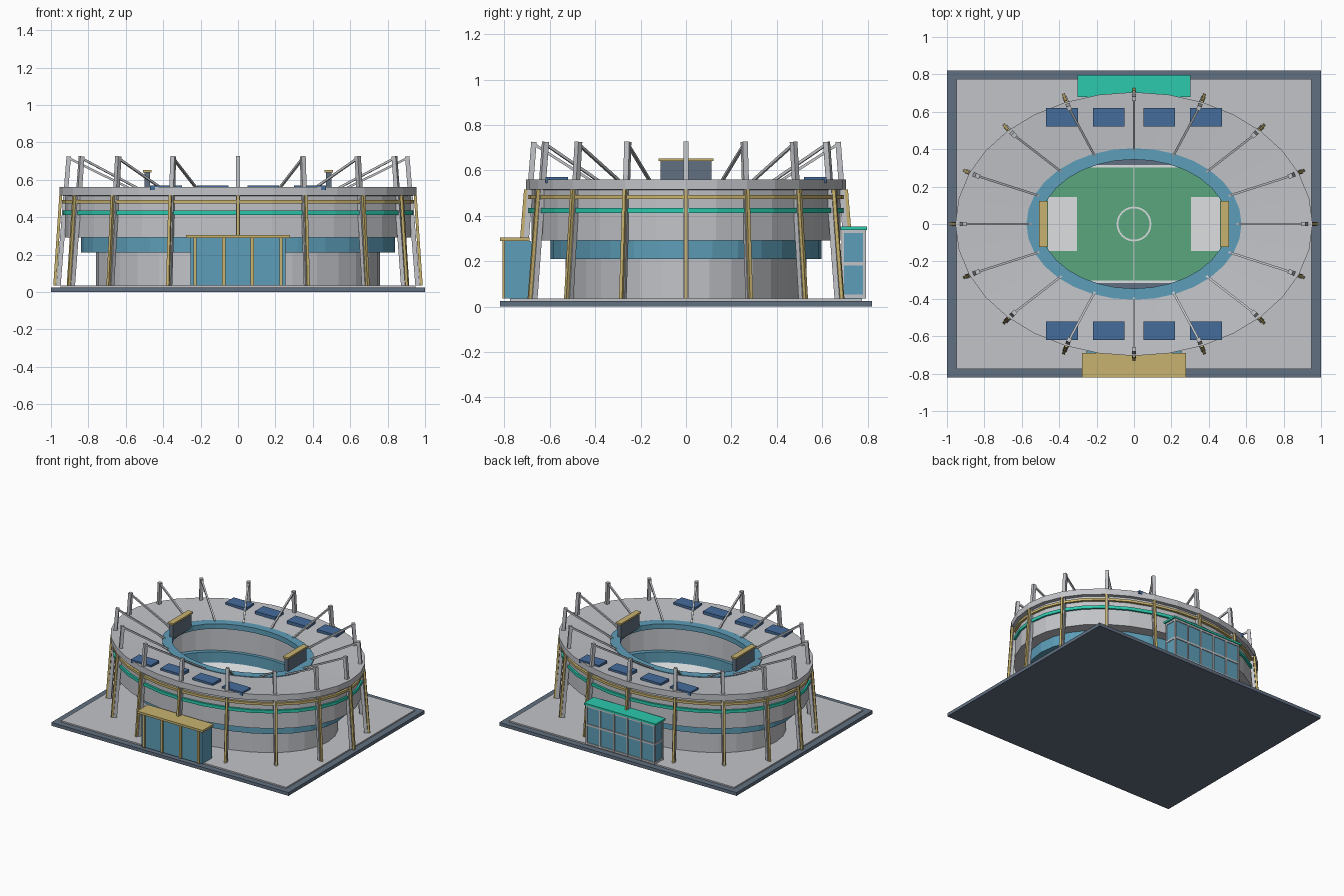
import bpy
import bmesh
from math import cos, sin, pi
from mathutils import Vector, Matrix

cube = bpy.data.objects.get("Cube")
if cube:
    bpy.data.objects.remove(cube)


def material(name, rgb):
    m = bpy.data.materials.new(name)
    m.use_nodes = True
    color = (*rgb, 1)
    m.diffuse_color = color
    m.node_tree.nodes["Principled BSDF"].inputs["Base Color"].default_value = color
    return m


CONCRETE = material("light concrete", (0.54, 0.55, 0.58))
SLATE = material("slate", (0.12, 0.16, 0.22))
BLUE = material("glass blue", (0.11, 0.34, 0.48))
GOLD = material("gold", (0.58, 0.45, 0.16))
TEAL = material("teal", (0.025, 0.58, 0.42))
GREEN = material("pitch green", (0.10, 0.38, 0.21))
NAVY = material("solar blue", (0.06, 0.15, 0.33))
WHITE = material("off white", (0.72, 0.74, 0.75))


def finish(name, bm, mat):
    bmesh.ops.recalc_face_normals(bm, faces=bm.faces)
    mesh = bpy.data.meshes.new(name)
    bm.to_mesh(mesh)
    bm.free()
    mesh.materials.append(mat)
    ob = bpy.data.objects.new(name, mesh)
    bpy.context.collection.objects.link(ob)
    return ob


def box(name, x, y, z, mat):
    """Box from (low, high) ranges."""
    bm = bmesh.new()
    size = [r[1] - r[0] for r in (x, y, z)]
    mid = [(r[1] + r[0]) / 2 for r in (x, y, z)]
    bmesh.ops.create_cube(bm, size=1, matrix=Matrix.Translation(mid) @ Matrix.Diagonal((*size, 1)))
    return finish(name, bm, mat)


def ring(name, profile, mat, sides=32):
    """Elliptical lathe of a closed profile of (x radius, y radius, z)."""
    bm = bmesh.new()
    loops = [[bm.verts.new((a * cos(2 * pi * i / sides), b * sin(2 * pi * i / sides), z))
              for i in range(sides)] for a, b, z in profile]
    for k, low in enumerate(loops):
        high = loops[(k + 1) % len(loops)]
        for i in range(sides):
            j = (i + 1) % sides
            bm.faces.new((low[i], low[j], high[j], high[i]))
    return finish(name, bm, mat)


def tier(name, outer, inner, z0, z1, mat):
    return ring(name, [(*outer, z0), (*outer, z1), (*inner, z1), (*inner, z0)], mat)


def beam(name, start, end, width, mat):
    """Square bar between two points."""
    a, b = Vector(start), Vector(end)
    d = b - a
    bm = bmesh.new()
    turn = d.to_track_quat('Z', 'Y').to_matrix().to_4x4()
    bmesh.ops.create_cube(bm, size=1, matrix=Matrix.Translation((a + b) / 2) @ turn
                          @ Matrix.Diagonal((width, width, d.length, 1)))
    return finish(name, bm, mat)


def on_ellipse(a, b, t, z):
    return (a * cos(t), b * sin(t), z)


# Ground
box("base_slab", (-1, 1), (-0.82, 0.82), (0, 0.025), SLATE)
box("plaza", (-0.95, 0.95), (-0.775, 0.775), (0.025, 0.035), CONCRETE)

# Pitch and markings
box("pitch_surround", (-0.5, 0.5), (-0.36, 0.36), (0.035, 0.037), SLATE)
box("pitch", (-0.48, 0.48), (-0.315, 0.315), (0.035, 0.041), GREEN)
mark = (0.041, 0.044)
box("halfway_line", (-0.004, 0.004), (-0.31, 0.31), mark, WHITE)
tier("centre_circle", (0.093, 0.093), (0.084, 0.084), *mark, WHITE)
for s, side in ((-1, "right"), (1, "left")):
    box(side + "_penalty_area", sorted((s * 0.305, s * 0.46)), (-0.145, 0.145), mark, WHITE)
for s, side in ((-1, "front"), (1, "back")):
    box(side + "_touchline", (-0.47, 0.47), sorted((s * 0.303, s * 0.315)), mark, WHITE)

# Stacked tiers and inner bowl
tier("lower_tier", (0.76, 0.53), (0.62, 0.435), 0.035, 0.21, CONCRETE)
tier("middle_tier", (0.84, 0.597), (0.6, 0.42), 0.21, 0.29, BLUE)
tier("upper_tier", (0.925, 0.68), (0.64, 0.445), 0.29, 0.53, CONCRETE)
ring("seating_bowl", [(0.62, 0.435, 0.21), (0.6, 0.42, 0.21), (0.53, 0.37, 0.12),
                      (0.53, 0.37, 0.035), (0.62, 0.435, 0.035)], WHITE)
tier("bowl_band", (0.535, 0.375), (0.525, 0.365), 0.085, 0.122, TEAL)
tier("teal_band", (0.938, 0.695), (0.92, 0.675), 0.412, 0.435, TEAL)
tier("gold_band", (0.942, 0.698), (0.92, 0.675), 0.474, 0.492, GOLD)

# Roof with a glazed inner rim
ring("roof", [(0.955, 0.705, 0.515), (0.955, 0.705, 0.56), (0.56, 0.39, 0.537),
              (0.56, 0.39, 0.505)], CONCRETE)
tier("roof_rim", (0.575, 0.405), (0.5, 0.345), 0.505, 0.543, BLUE)

# Leaning masts, gold fins and roof struts
for i in range(16):
    t = i * pi / 8
    top = on_ellipse(0.905, 0.67, t, 0.725)
    beam("mast", on_ellipse(0.96, 0.725, t, 0.035), top, 0.024, CONCRETE)
    beam("mast_fin", on_ellipse(0.98, 0.745, t, 0.035), on_ellipse(0.948, 0.706, t, 0.515), 0.015, GOLD)
    beam("roof_strut", on_ellipse(0.905, 0.67, t, 0.715), on_ellipse(0.55, 0.395, t, 0.54), 0.012, CONCRETE)

# Solar panels
for y in (-0.57, 0.57):
    for x in (-0.385, -0.135, 0.135, 0.385):
        box("solar_panel", (x - 0.085, x + 0.085), (y - 0.05, y + 0.05), (0.545, 0.57), NAVY)

# Scoreboards
for s, side in ((-1, "right"), (1, "left")):
    box(side + "_scoreboard", sorted((s * 0.47, s * 0.5)), (-0.112, 0.112), (0.53, 0.64), SLATE)
    box(side + "_scoreboard_cap", sorted((s * 0.463, s * 0.507)), (-0.122, 0.122), (0.64, 0.653), GOLD)

# Front entrance
box("entrance_hall", (-0.255, 0.255), (-0.8, -0.68), (0.035, 0.288), BLUE)
box("entrance_canopy", (-0.277, 0.277), (-0.82, -0.69), (0.288, 0.305), GOLD)
for x in (-0.23, -0.077, 0.077, 0.23):
    box("entrance_post", (x - 0.009, x + 0.009), (-0.809, -0.79), (0.035, 0.288), GOLD)

# Back pavilion with framed glazing
box("pavilion", (-0.285, 0.285), (0.69, 0.785), (0.035, 0.337), BLUE)
box("pavilion_roof", (-0.303, 0.303), (0.68, 0.797), (0.337, 0.352), TEAL)
for z in (0.045, 0.188, 0.33):
    box("pavilion_rail", (-0.29, 0.29), (0.686, 0.791), (z - 0.007, z + 0.007), CONCRETE)
for i in range(6):
    x = -0.285 + i * 0.114
    box("pavilion_mullion", (x - 0.006, x + 0.006), (0.78, 0.792), (0.035, 0.337), CONCRETE)
for x in (-0.285, 0.285):
    box("pavilion_rear_post", (x - 0.006, x + 0.006), (0.685, 0.697), (0.035, 0.337), CONCRETE)
